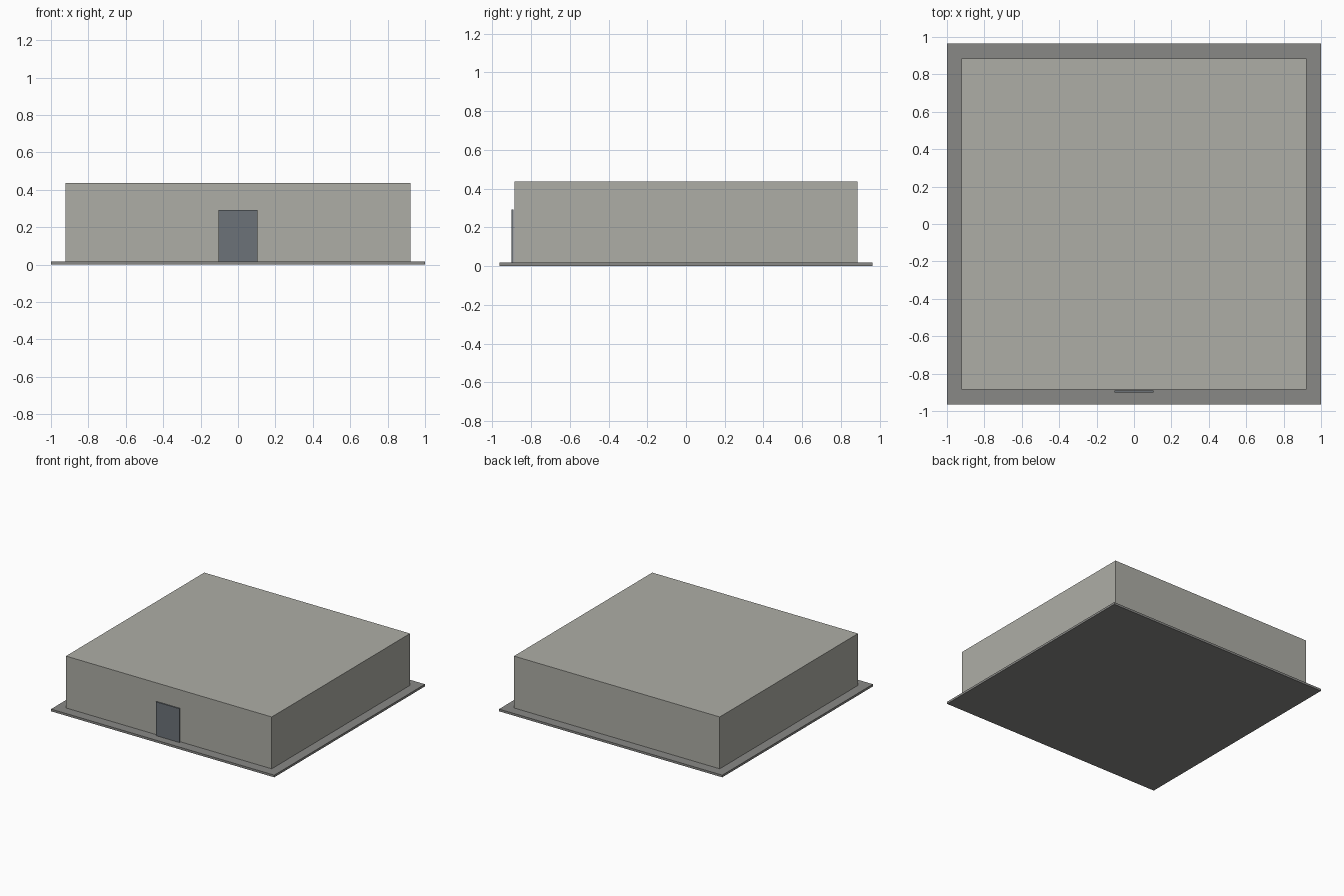
import bpy

if "Cube" in bpy.data.objects:
    bpy.data.objects.remove(bpy.data.objects["Cube"])


def material(name, rgb):
    mat = bpy.data.materials.new(name)
    mat.diffuse_color = (*rgb, 1.0)
    mat.use_nodes = True
    mat.node_tree.nodes["Principled BSDF"].inputs["Base Color"].default_value = mat.diffuse_color
    return mat


def box(name, lo, hi, mat):
    """Box spanning two opposite corners."""
    bpy.ops.mesh.primitive_cube_add(size=1, location=[(a + b) / 2 for a, b in zip(lo, hi)])
    obj = bpy.context.object
    obj.name = name
    obj.scale = [b - a for a, b in zip(lo, hi)]
    bpy.ops.object.transform_apply(location=False, rotation=False, scale=True)
    obj.data.materials.append(mat)
    return obj


wall_grey = material("wall_grey", (0.42, 0.42, 0.38))
slab_grey = material("slab_grey", (0.25, 0.25, 0.24))
door_grey = material("door_grey", (0.15, 0.17, 0.19))

# Ground slab
box("foundation_slab", (-1, -0.964, 0), (1, 0.964, 0.018), slab_grey)

# Flat-roofed building block
box("building_block", (-0.922, -0.885, 0.018), (0.922, 0.885, 0.438), wall_grey)

# Thin door panel standing just clear of the front wall
box("front_door", (-0.105, -0.9, 0.018), (0.105, -0.891, 0.292), door_grey)
